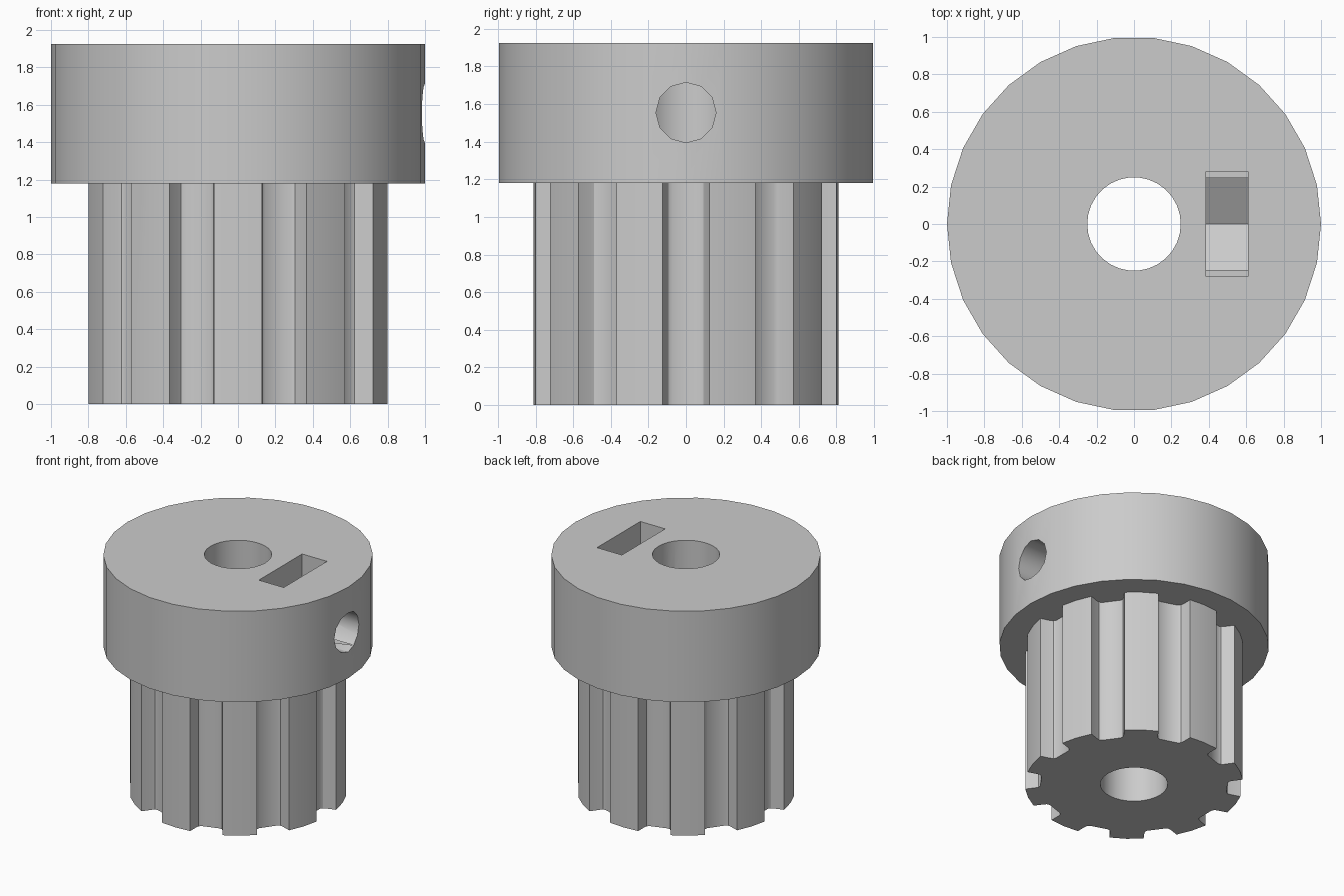
import bpy, bmesh
from math import sin, cos, pi, radians
from mathutils import Matrix, Vector

cube = bpy.data.objects.get("Cube")
if cube:
    bpy.data.objects.remove(cube, do_unlink=True)

grey = bpy.data.materials.new("plain grey")
grey.use_nodes = True
grey.diffuse_color = (0.6, 0.6, 0.6, 1)
grey.node_tree.nodes["Principled BSDF"].inputs["Base Color"].default_value = (0.6, 0.6, 0.6, 1)


def prism(name, outline, low, high, matrix=Matrix()):
    """Extrude a closed outline along z, then place it with a matrix."""
    bm = bmesh.new()
    base = bm.faces.new([bm.verts.new((x, y, low)) for x, y in outline])
    top = bmesh.ops.extrude_face_region(bm, geom=[base])["geom"]
    bmesh.ops.translate(bm, vec=(0, 0, high - low),
                        verts=[g for g in top if isinstance(g, bmesh.types.BMVert)])
    bmesh.ops.transform(bm, matrix=matrix, verts=bm.verts)
    bmesh.ops.recalc_face_normals(bm, faces=bm.faces)
    mesh = bpy.data.meshes.new(name)
    bm.to_mesh(mesh)
    bm.free()
    mesh.materials.append(grey)
    obj = bpy.data.objects.new(name, mesh)
    bpy.context.collection.objects.link(obj)
    return obj


def circle(radius, sides, turn=0.0):
    return [(radius * cos(turn + 2 * pi * i / sides), radius * sin(turn + 2 * pi * i / sides))
            for i in range(sides)]


def combine(target, other, operation):
    """Apply a boolean and discard the helper."""
    mod = target.modifiers.new(operation.lower(), 'BOOLEAN')
    mod.operation = operation
    mod.solver = 'EXACT'
    mod.object = other
    bpy.context.view_layer.objects.active = target
    bpy.ops.object.modifier_apply(modifier=mod.name)
    bpy.data.objects.remove(other, do_unlink=True)


# Toothed barrel outline: ten grooves, one facing each of +x and -x
TEETH, TOOTH_RADIUS = 10, 0.81
half_groove = [(0.80, 0.126), (0.725, 0.102), (0.704, 0.092), (0.692, 0.072)]
groove = [(r, -w) for r, w in half_groove] + [(r, w) for r, w in reversed(half_groove)]
outline = []
for i in range(TEETH):
    angle = 2 * pi * i / TEETH
    turn = Matrix.Rotation(angle, 2)
    outline += [tuple(turn @ Vector(p)) for p in groove]
    crest = angle + pi / TEETH
    outline.append((TOOTH_RADIUS * cos(crest), TOOTH_RADIUS * sin(crest)))

# Collar joined to the barrel
pulley = prism("toothed_pulley", circle(1.0, 30), 1.18, 1.925)
combine(pulley, prism("barrel", outline, 0, 1.3), 'UNION')

# Shaft bore
combine(pulley, prism("bore", circle(0.25, 30), -0.5, 2.5), 'DIFFERENCE')

# Screw hole from the +x side into the bore, and hexagonal nut pocket across it
sideways = Matrix.Translation((0, 0, 1.555)) @ Matrix.Rotation(radians(90), 4, 'Y')
combine(pulley, prism("screw_hole", circle(0.16, 12, pi / 2), 0.1, 1.3, sideways), 'DIFFERENCE')
combine(pulley, prism("nut_pocket", circle(0.283, 6), 0.385, 0.61, sideways), 'DIFFERENCE')

# Slot for dropping the nut in from above
slot = [(0.385, -0.28), (0.61, -0.28), (0.61, 0.28), (0.385, 0.28)]
combine(pulley, prism("nut_slot", slot, 1.555, 2.2), 'DIFFERENCE')

# Smooth round walls, crisp edges
for obj in bpy.context.selected_objects:
    obj.select_set(False)
pulley.select_set(True)
bpy.context.view_layer.objects.active = pulley
bpy.ops.object.shade_smooth_by_angle(angle=radians(32))
